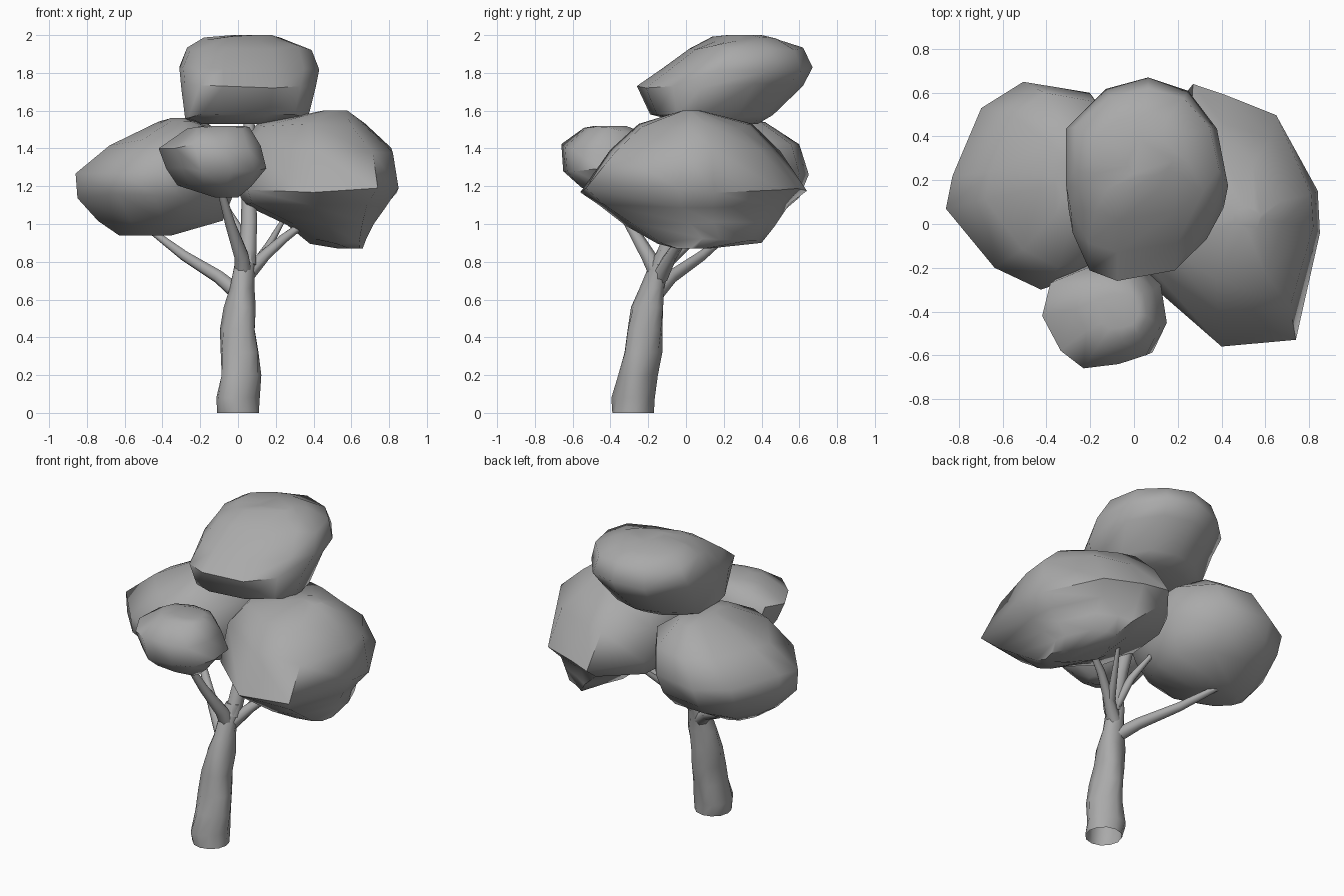
import bpy, bmesh, math, random
from mathutils import Vector

random.seed(4)
default = bpy.data.objects.get("Cube")
if default:
    bpy.data.objects.remove(default, do_unlink=True)

grey = bpy.data.materials.new("plain grey")
grey.use_nodes = True
grey.diffuse_color = (0.4, 0.4, 0.4, 1)
grey.node_tree.nodes["Principled BSDF"].inputs["Base Color"].default_value = (0.4, 0.4, 0.4, 1)


def loft(name, rings, cap_start=True, cap_end=True):
    """Skin a list of equal-length point rings and smooth the result."""
    bm = bmesh.new()
    loops = [[bm.verts.new(p) for p in ring] for ring in rings]
    count = len(loops[0])
    for low, high in zip(loops, loops[1:]):
        for i in range(count):
            j = (i + 1) % count
            bm.faces.new((low[i], low[j], high[j], high[i]))
    if cap_start:
        bm.faces.new(loops[0][::-1])
    if cap_end:
        bm.faces.new(loops[-1])
    bmesh.ops.recalc_face_normals(bm, faces=bm.faces)
    mesh = bpy.data.meshes.new(name)
    bm.to_mesh(mesh)
    bm.free()
    mesh.materials.append(grey)
    obj = bpy.data.objects.new(name, mesh)
    bpy.context.collection.objects.link(obj)
    bpy.ops.object.select_all(action='DESELECT')
    obj.select_set(True)
    bpy.context.view_layer.objects.active = obj
    bpy.ops.object.shade_smooth_by_angle(angle=math.radians(55))
    return obj


def foliage(name, plan, levels):
    """Fit a plan outline into the box (z, x min, x max, y min, y max) of each level."""
    xs, ys = zip(*plan)
    unit = [((x - min(xs)) / (max(xs) - min(xs)), (y - min(ys)) / (max(ys) - min(ys)))
            for x, y in plan]
    rings = []
    for k, (z, x0, x1, y0, y1) in enumerate(levels):
        wobble = 0.015 if 0 < k < len(levels) - 1 else 0
        rings.append([Vector((x0 + u * (x1 - x0), y0 + v * (y1 - y0),
                              z + random.uniform(-wobble, wobble))) for u, v in unit])
    return loft(name, rings)


def branch(name, points, radii, sides=7):
    """Tapered limb through the given points."""
    pts = [Vector(p) for p in points]
    rings = []
    for k, (p, r) in enumerate(zip(pts, radii)):
        axis = (pts[min(k + 1, len(pts) - 1)] - pts[max(k - 1, 0)]).normalized()
        side = axis.cross(Vector((0, 1, 0))).normalized()
        other = axis.cross(side)
        rings.append([p + r * (math.cos(a) * side + math.sin(a) * other)
                      for a in (math.tau * i / sides for i in range(sides))])
    return loft(name, rings)


# Trunk: leaning, lumpy and twisted, open at the foot
trunk_path = [(0, 0, -.28, .11), (.08, -.01, -.275, .115), (.2, .01, -.26, .105),
              (.32, .01, -.235, .1), (.44, .005, -.22, .092), (.56, .015, -.2, .085),
              (.66, .02, -.175, .065), (.78, .03, -.14, .055), (.86, .05, -.11, .045)]
trunk_rings = []
for k, (z, cx, cy, r) in enumerate(trunk_path):
    ring = []
    for i in range(12):
        a = math.tau * i / 12
        lump = 1 + (0.1 * math.sin(3 * a + k * 1.1) if k else 0)
        ring.append(Vector((cx + r * lump * math.cos(a), cy + r * lump * math.sin(a), z)))
    trunk_rings.append(ring)
loft("trunk", trunk_rings, cap_start=False)

# Branches reaching into each clump
branch("right_branch", [(.02, -.17, .62), (-.1, -.08, .72), (-.28, .08, .83), (-.48, .26, .98)],
       [.045, .036, .028, .016])
branch("front_branch", [(.03, -.14, .72), (.02, -.2, .83), (-.04, -.3, 1.0), (-.09, -.39, 1.18)],
       [.05, .04, .028, .02])
branch("top_branch", [(.05, -.13, .78), (.06, -.05, 1.0), (.06, .06, 1.25), (.06, .15, 1.6)],
       [.05, .045, .038, .03])
branch("left_branch", [(.04, -.14, .72), (.14, -.08, .83), (.24, -.02, .92), (.4, .05, 1.04)],
       [.045, .032, .026, .016])
branch("left_twig", [(.1, -.1, .79), (.16, .0, .88), (.24, .14, 1.02)], [.028, .022, .012])
branch("rear_twig", [(.05, -.1, .8), (.02, .0, .95), (-.08, .08, 1.12)], [.03, .024, .014])

# Foliage clumps
foliage("top_foliage",
        [(-.3, .4), (-.3, .1), (-.28, -.02), (-.2, -.2), (-.07, -.25), (.2, -.2),
         (.35, -.05), (.43, .1), (.38, .4), (.25, .6), (.07, .67), (-.12, .61)],
        [(1.53, -.2, .27, .02, .38), (1.57, -.28, .37, -.19, .46), (1.73, -.3, .41, -.26, .62),
         (1.82, -.31, .43, -.13, .67), (1.93, -.27, .39, .02, .62), (1.98, -.18, .25, .14, .5),
         (2, -.03, .18, .22, .4)])
foliage("right_foliage",
        [(-.85, .07), (-.82, .22), (-.69, .53), (-.5, .65), (-.2, .6), (-.02, .35),
         (0, .1), (-.1, -.15), (-.28, -.25), (-.42, -.3), (-.63, -.2)],
        [(.94, -.63, -.35, .05, .3), (1.03, -.74, -.08, -.12, .48), (1.15, -.85, -.03, -.27, .6),
         (1.27, -.86, 0, -.3, .65), (1.43, -.68, -.02, -.2, .6), (1.53, -.43, -.15, 0, .42),
         (1.56, -.36, -.25, .1, .3)])
foliage("left_foliage",
        [(.27, .62), (.42, .57), (.65, .48), (.84, .14), (.85, -.05), (.74, -.53),
         (.4, -.56), (.05, -.26), (0, 0), (.05, .35)],
        [(.87, .53, .66, -.05, .12), (.91, .38, .68, -.15, .4), (1, .26, .72, -.32, .47),
         (1.1, .03, .78, -.46, .55), (1.18, 0, .85, -.56, .64), (1.39, 0, .82, -.4, .5),
         (1.52, .1, .68, -.25, .35), (1.6, .45, .58, -.02, .08)])
foliage("front_foliage",
        [(-.42, -.42), (-.38, -.27), (-.2, -.2), (0, -.2), (.12, -.3), (.15, -.47),
         (.08, -.6), (-.05, -.64), (-.22, -.66), (-.33, -.58)],
        [(1.14, -.12, 0, -.45, -.35), (1.2, -.32, .07, -.57, -.22), (1.29, -.38, .15, -.65, -.17),
         (1.41, -.42, .12, -.66, -.2), (1.5, -.27, .06, -.54, -.25), (1.52, -.18, .02, -.48, -.32)])
